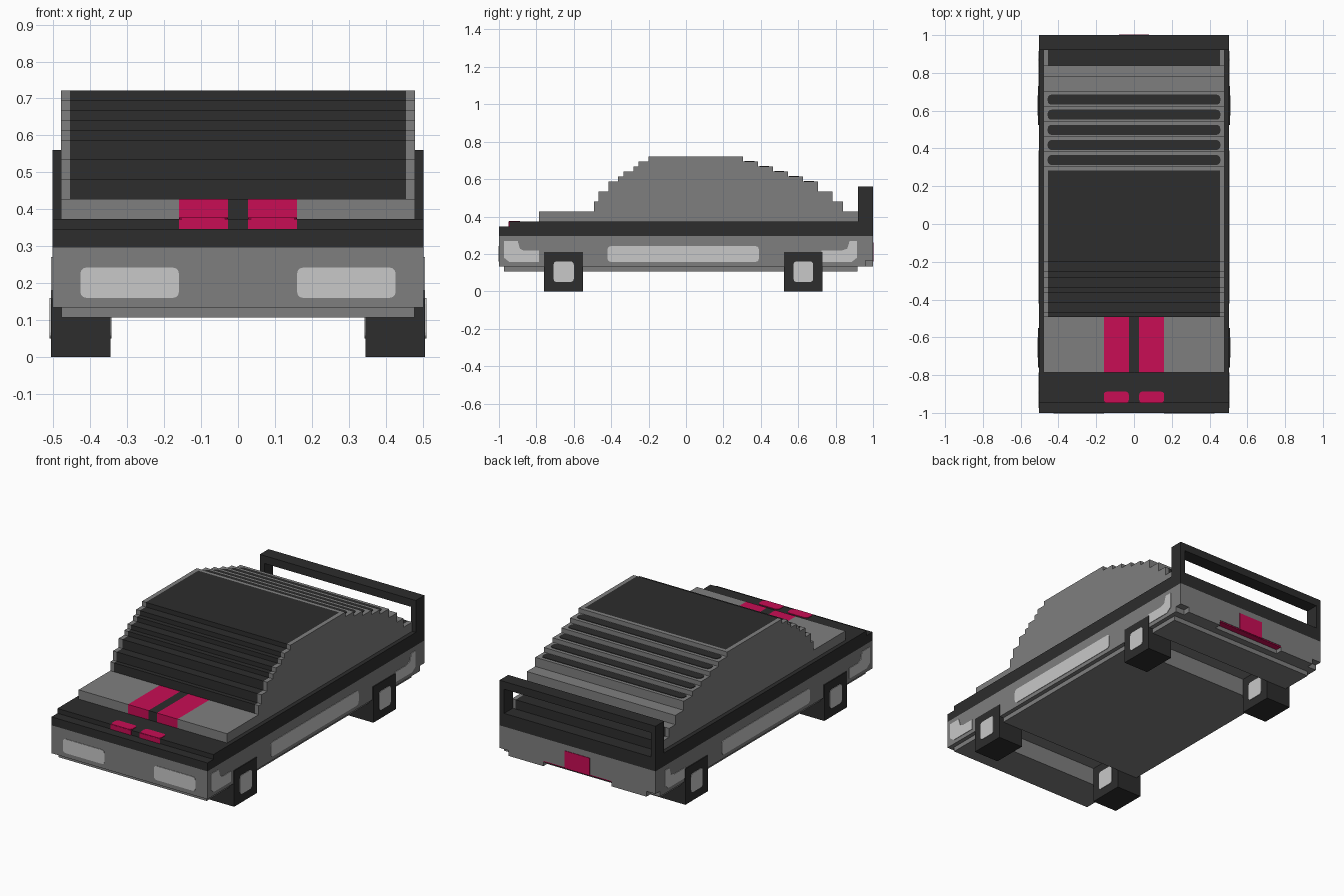
import bpy, bmesh, math

if "Cube" in bpy.data.objects:
    bpy.data.objects.remove(bpy.data.objects["Cube"])


def mat(name, rgb):
    m = bpy.data.materials.new(name)
    m.diffuse_color = (*rgb, 1)
    m.use_nodes = True
    m.node_tree.nodes["Principled BSDF"].inputs["Base Color"].default_value = m.diffuse_color
    return m


GREY = mat("body grey", (0.212, 0.212, 0.212))
DARK = mat("charcoal", (0.026, 0.026, 0.026))
PINK = mat("crimson", (0.578, 0.004, 0.09))
LIGHT = mat("light grey", (0.578, 0.578, 0.578))


def finish(name, bm, mats):
    bmesh.ops.recalc_face_normals(bm, faces=bm.faces)
    me = bpy.data.meshes.new(name)
    bm.to_mesh(me)
    bm.free()
    for m in mats:
        me.materials.append(m)
    ob = bpy.data.objects.new(name, me)
    bpy.context.collection.objects.link(ob)
    return ob


def box(name, m, x, y, z):
    bm = bmesh.new()
    bmesh.ops.create_cube(bm, size=1)
    for v in bm.verts:
        for i, (a, b) in enumerate((x, y, z)):
            v.co[i] = a if v.co[i] < 0 else b
    return finish(name, bm, [m])


def plate(name, m, axis, pts, a, b):
    """Thin plate: a 2D outline swept from a to b along the given axis."""
    def co(p, t):
        c = list(p)
        c.insert(axis, t)
        return c
    bm = bmesh.new()
    lo = [bm.verts.new(co(p, a)) for p in pts]
    hi = [bm.verts.new(co(p, b)) for p in pts]
    bm.faces.new(lo)
    bm.faces.new(hi)
    n = len(pts)
    for i in range(n):
        bm.faces.new((lo[i], lo[(i + 1) % n], hi[(i + 1) % n], hi[i]))
    return finish(name, bm, [m])


def rounded(u0, u1, v0, v1, r):
    pts = []
    for cu, cv, s in ((u1 - r, v1 - r, 0), (u0 + r, v1 - r, 90),
                      (u0 + r, v0 + r, 180), (u1 - r, v0 + r, 270)):
        for k in range(4):
            t = math.radians(s + 30 * k)
            pts.append((cu + r * math.cos(t), cv + r * math.sin(t)))
    return pts


W = 0.503
WHEELS = {"front": (-0.76, -0.55), "rear": (0.523, 0.73)}

# Lower body and skirt, interrupted by the wheel wells
box("body_upper", GREY, (-W, W), (-1, 0.96), (0.21, 0.297))
for part, y in (("front", (-1, -0.76)), ("middle", (-0.55, 0.523)), ("rear", (0.73, 0.96))):
    box("body_" + part, GREY, (-W, W), y, (0.134, 0.21))
    sy = (max(y[0], -0.972), min(y[1], 0.918))
    box("skirt_" + part, GREY, (-0.478, 0.478), sy, (0.107, 0.134))

# Rear bumper with notched lower edge
box("rear_panel", GREY, (-W, W), (0.96, 1), (0.165, 0.297))
for s in (-1, 1):
    x = sorted((s * 0.22, s * 0.445))
    box("rear_bumper_foot", GREY, x, (0.96, 1), (0.134, 0.165))
box("rear_notch_trim", PINK, (-0.22, 0.22), (0.96, 0.997), (0.158, 0.165))
box("rear_plate", PINK, (-0.08, 0.08), (0.998, 1.003), (0.16, 0.262))

# Dark belt deck
box("belt_lower", DARK, (-W, W), (-1, 1), (0.297, 0.346))
box("belt_upper", DARK, (-W, W), (-0.945, 1), (0.346, 0.374))

# Rear wing
for s in (-1, 1):
    box("wing_post", DARK, sorted((s * 0.473, s * W)), (0.92, 1), (0.374, 0.515))
box("wing_bar", DARK, (-W, W), (0.92, 1), (0.515, 0.56))

# Cabin and bonnet: stepped profile given as (start y, top z) of each tread
steps = [(-0.785, 0.428), (-0.493, 0.48), (-0.468, 0.534), (-0.415, 0.587),
         (-0.363, 0.614), (-0.335, 0.64), (-0.282, 0.667), (-0.255, 0.694),
         (-0.2, 0.721), (0.283, 0.721), (0.305, 0.694), (0.385, 0.667),
         (0.465, 0.64), (0.545, 0.614), (0.625, 0.587), (0.705, 0.534),
         (0.783, 0.48), (0.84, 0.428)]
prof, z = [(-0.785, 0.374)], 0.374
for y, top in steps:
    if top == z:
        prof.append((y, z))
    else:
        if prof[-1] != (y, z):
            prof.append((y, z))
        prof.append((y, top))
    z = top
prof += [(0.92, z), (0.92, 0.374)]
xs = [-0.479, -0.455, -0.16, -0.027, 0.027, 0.16, 0.455, 0.479]
bm = bmesh.new()
rings = [[bm.verts.new((x, *p)) for p in prof] for x in xs]
bm.faces.new(rings[0])
bm.faces.new(rings[-1])
for r0, r1 in zip(rings, rings[1:]):
    for i in range(len(prof)):
        j = (i + 1) % len(prof)
        bm.faces.new((r0[i], r0[j], r1[j], r1[i]))
bmesh.ops.recalc_face_normals(bm, faces=bm.faces)
for f in bm.faces:
    c = f.calc_center_median()
    ax = abs(c.x)
    if abs(f.normal.x) > 0.5 or f.normal.z < -0.5:
        continue
    if c.y < -0.5:                      # bonnet stripes
        f.material_index = 1 if ax < 0.027 else 2 if ax < 0.16 else 0
    elif ax < 0.455 and (c.y < 0.284 or c.y > 0.835):   # glass, roof, tail deck
        f.material_index = 1
finish("cabin", bm, [GREY, DARK, PINK])

# Rear window slats on the treads
for y, top in steps[10:15]:
    plate("window_slat", DARK, 2, rounded(-0.457, 0.457, y + 0.007, y + 0.06, 0.02),
          top - 0.001, top + 0.003)

for s in (-1, 1):
    # Nose stripes and headlights
    u = sorted((s * 0.027, s * 0.16))
    plate("nose_stripe_top", PINK, 2, rounded(*u, -0.947, -0.887, 0.018), 0.373, 0.377)
    box("nose_stripe_front", PINK, u, (-0.948, -0.94), (0.346, 0.374))
    u = sorted((s * 0.16, s * 0.427))
    plate("headlight", LIGHT, 1, rounded(*u, 0.16, 0.242, 0.016), -1.003, -0.998)

    # Side panels and corner lights
    a, b = s * 0.5, s * 0.506
    plate("side_panel", LIGHT, 0, rounded(-0.42, 0.39, 0.157, 0.242, 0.02), a, b)
    plate("front_side_light", LIGHT, 0,
          [(-0.973, 0.27), (-0.90, 0.27), (-0.888, 0.228), (-0.865, 0.217),
           (-0.785, 0.217), (-0.785, 0.157), (-0.945, 0.157), (-0.973, 0.18)], a, b)
    plate("rear_side_light", LIGHT, 0,
          [(0.915, 0.27), (0.875, 0.27), (0.862, 0.228), (0.83, 0.217),
           (0.725, 0.217), (0.725, 0.157), (0.885, 0.157), (0.915, 0.18)], a, b)

    # Square wheels with hubs on both faces
    for part, (y0, y1) in WHEELS.items():
        box(part + "_wheel", DARK, sorted((s * 0.345, s * 0.507)), (y0, y1), (0, 0.209))
        hub = rounded(y0 + 0.052, y1 - 0.05, 0.05, 0.16, 0.016)
        plate(part + "_outer_hub", LIGHT, 0, hub, s * 0.504, s * 0.51)
        plate(part + "_inner_hub", LIGHT, 0, hub, s * 0.342, s * 0.348)
